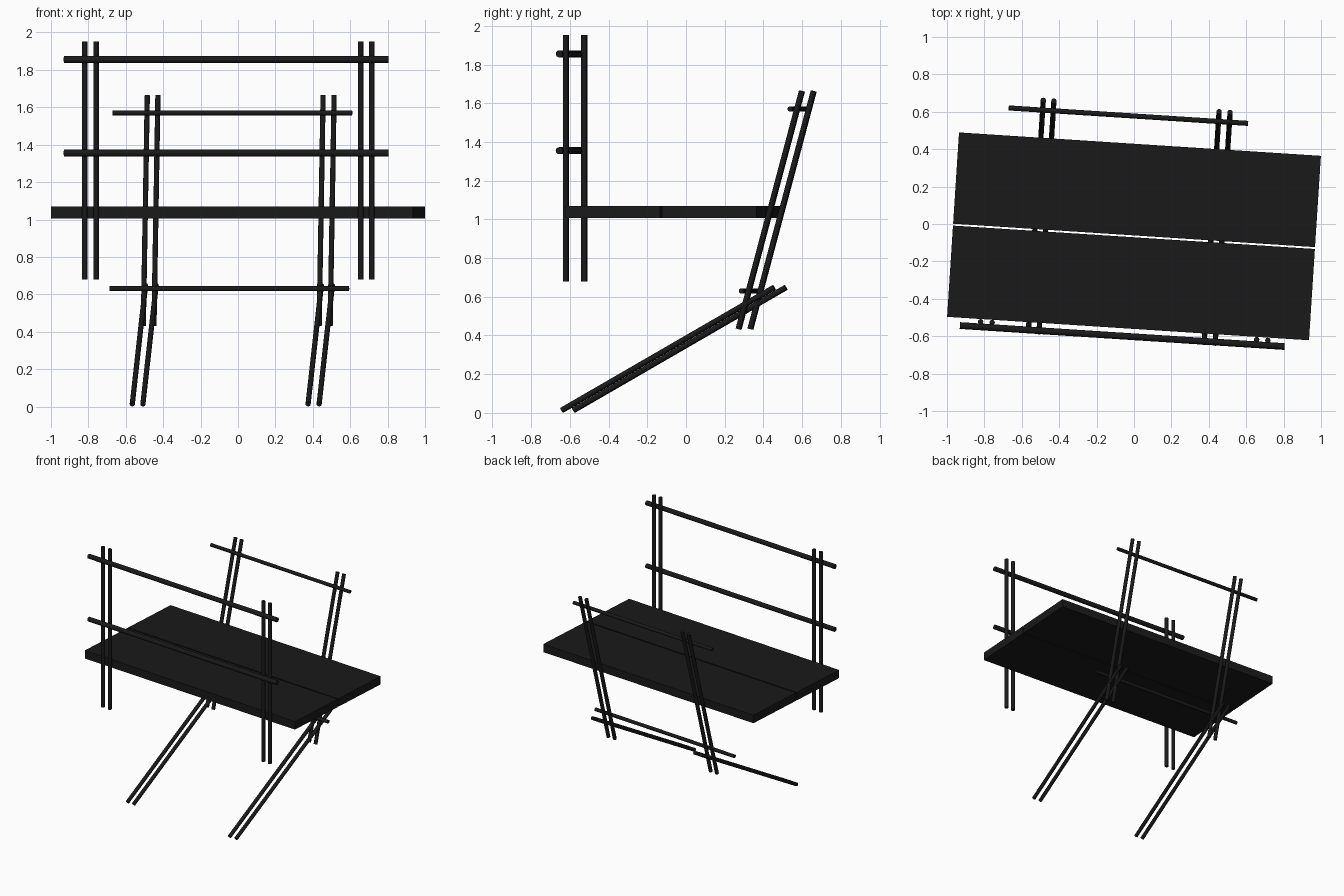
import bpy
from math import radians
from mathutils import Vector, Matrix

if "Cube" in bpy.data.objects:
    bpy.data.objects.remove(bpy.data.objects["Cube"])

# The whole model sits slightly turned about z
FRAME = Matrix.Translation((0, -0.066, 0)) @ Matrix.Rotation(radians(-3.7), 4, 'Z')

black = bpy.data.materials.new("black")
black.diffuse_color = (0.01, 0.01, 0.01, 1)
black.use_nodes = True
black.node_tree.nodes["Principled BSDF"].inputs["Base Color"].default_value = black.diffuse_color


def finish(name):
    ob = bpy.context.object
    ob.name = name
    ob.data.materials.append(black)
    return ob


def rod(name, a, b, radius):
    a, b = Vector(a), Vector(b)
    d = b - a
    bpy.ops.mesh.primitive_cylinder_add(vertices=16, radius=radius, depth=d.length)
    ob = finish(name)
    bpy.ops.object.shade_smooth_by_angle()
    ob.matrix_world = (FRAME @ Matrix.Translation((a + b) / 2)
                       @ d.to_track_quat('Z', 'Y').to_matrix().to_4x4())


# Two boards with a thin gap between them
for name, y in (("front_board", -0.2495), ("rear_board", 0.2495)):
    bpy.ops.mesh.primitive_cube_add(size=1)
    ob = finish(name)
    ob.data.transform(Matrix.Diagonal((1.939, 0.489, 0.064, 1)))
    ob.matrix_world = FRAME @ Matrix.Translation((0, y, 1.038))

# Upright front posts, in pairs
for x in (-0.789, -0.727, 0.690, 0.750):
    rod("front_post", (x, -0.509, 0.68), (x, -0.509, 1.952), 0.0145)

# Leaning rear posts and sloping legs, in pairs
for x in (-0.531, -0.474, 0.411, 0.470):
    rod("rear_post", (x, 0.367, 0.433), (x, 0.695, 1.663), 0.014)
    rod("sloping_leg", (x, -0.549, 0.013), (x, 0.551, 0.648), 0.014)

# Front rails
for z in (1.355, 1.855):
    rod("front_rail", (-0.898, -0.536, z), (0.841, -0.536, z), 0.018)

# Rear rails
for y, z in ((0.390, 0.63), (0.642, 1.57)):
    rod("rear_rail", (-0.713, y, z), (0.570, y, z), 0.0135)
